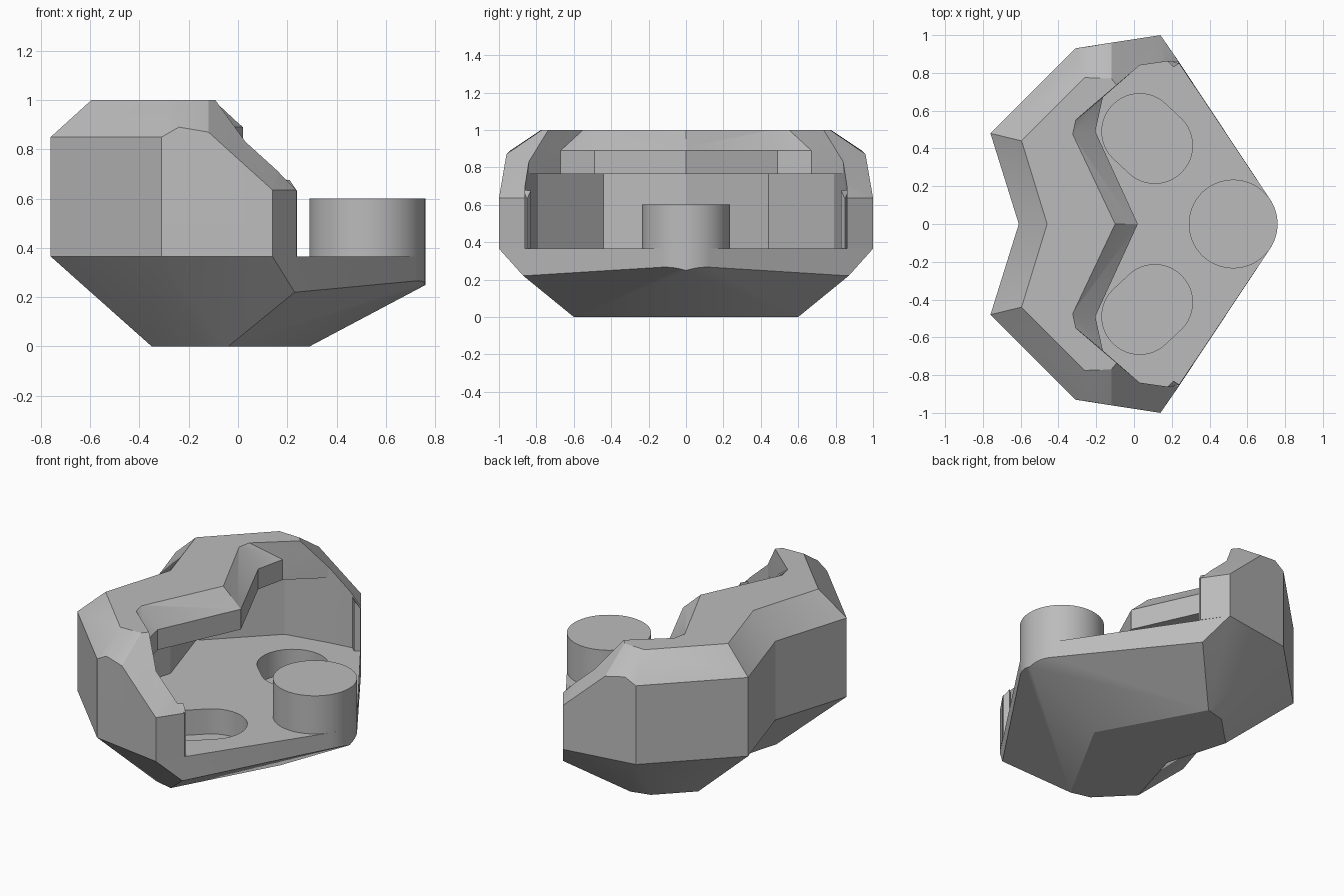
import bpy, bmesh, math
from mathutils import Vector

cube = bpy.data.objects.get("Cube")
if cube:
    bpy.data.objects.remove(cube)

grey = bpy.data.materials.new("plain grey")
grey.use_nodes = True
COLOUR = (0.5, 0.5, 0.5, 1)
grey.diffuse_color = COLOUR
grey.node_tree.nodes["Principled BSDF"].inputs["Base Color"].default_value = COLOUR

DECK, ROOF, LIP, SHOULDER, TOP = 0.365, 0.765, 0.89, 0.85, 1.0
NOSE_X, NOSE_R = 0.525, 0.235


def at(z, *plan):
    """Lift plan points to one height."""
    return [(x, y, z) for x, y in plan]


def hull(name, points):
    """Convex solid around a set of points."""
    bm = bmesh.new()
    for p in points:
        bm.verts.new(p)
    res = bmesh.ops.convex_hull(bm, input=bm.verts)
    loose = [v for v in bm.verts if not v.link_faces]
    bmesh.ops.delete(bm, geom=loose, context='VERTS')
    bmesh.ops.dissolve_limit(bm, angle_limit=math.radians(1),
                             verts=bm.verts, edges=bm.edges)
    bmesh.ops.recalc_face_normals(bm, faces=bm.faces)
    mesh = bpy.data.meshes.new(name)
    bm.to_mesh(mesh)
    bm.free()
    obj = bpy.data.objects.new(name, mesh)
    bpy.context.collection.objects.link(obj)
    return obj


def smooth(obj):
    bpy.ops.object.select_all(action='DESELECT')
    obj.select_set(True)
    bpy.context.view_layer.objects.active = obj
    bpy.ops.object.shade_smooth_by_angle(angle=math.radians(30))


def carve_and_mirror(obj, cutters):
    """Subtract the cutters from a half, open its middle and mirror it."""
    for c in cutters:
        c.hide_render = True
        mod = obj.modifiers.new("cut", 'BOOLEAN')
        mod.operation, mod.solver, mod.object = 'DIFFERENCE', 'EXACT', c
    graph = bpy.context.evaluated_depsgraph_get()
    bm = bmesh.new()
    bm.from_mesh(obj.evaluated_get(graph).to_mesh())
    middle = [f for f in bm.faces if all(abs(v.co.y) < 1e-4 for v in f.verts)]
    bmesh.ops.delete(bm, geom=middle, context='FACES')
    copy = bmesh.ops.duplicate(bm, geom=bm.verts[:] + bm.edges[:] + bm.faces[:])["geom"]
    for g in copy:
        if isinstance(g, bmesh.types.BMVert):
            g.co.y *= -1
    bmesh.ops.reverse_faces(bm, faces=[g for g in copy if isinstance(g, bmesh.types.BMFace)])
    bmesh.ops.remove_doubles(bm, verts=bm.verts, dist=1e-4)
    obj.modifiers.clear()
    bm.to_mesh(obj.data)
    bm.free()
    obj.data.materials.clear()
    obj.data.materials.append(grey)
    for c in cutters:
        bpy.data.objects.remove(c)
    smooth(obj)


def arc(cx, cy, r, start, end, steps):
    angles = [math.radians(start + (end - start) * i / steps) for i in range(steps + 1)]
    return [(cx + r * math.cos(a), cy + r * math.sin(a)) for a in angles]


# Outer plan shared by base and wall: notch, rear corner, side corner, arm tip
OUTLINE = [(-0.61, 0), (-0.76, 0.48), (-0.31, 0.93), (0.14, 1.0)]

# Base with rounded nose and sloping underside
nose = arc(NOSE_X, 0, NOSE_R, 0, 33.7, 8)
base = hull("base",
            at(0, (-0.24, 0), (-0.35, 0.38), (-0.16, 0.57), (-0.04, 0.6), (0.29, 0))
            + at(DECK, *OUTLINE, *nose)
            + [(0.23, 0.87, 0.22)]
            + [(x, y, 0.53 * (x - 0.29) + 0.29 * y) for x, y in nose])
# Slotted pocket in the deck
pocket = hull("pocket_cutter",
              [p for z in (0.21, 0.5) for c in ((0.03, 0.49), (0.11, 0.415))
               for p in at(z, *arc(*c, 0.2, 0, 352.5, 47))])
carve_and_mirror(base, [pocket])

# Raised wall: chamfered back, sloping arms
wall = hull("wall",
            at(DECK, *OUTLINE, (0.24, 0.855), (0.24, 0))
            + at(SHOULDER, *OUTLINE[:3])
            + at(TOP, (-0.46, 0), (-0.595, 0.44), (-0.26, 0.775), (-0.12, 0.77),
                 (0.24, 0.33), (0.24, 0))
            + [(-0.24, 0.94, 0.89), (-0.12, 0.96, 0.87), (0.14, 1.0, 0.635),
               (0.24, 0.855, 0.635), (0.17, 0.86, 0.695), (0.03, 0.84, 0.83)])

# Recess under the lip, the lip front, and the bevel above it
FRONT = [(0.03, 0.84), (0.17, 0.86), (0.3, 0.86), (0.3, -0.1)]
recess_plan = [(-0.43, -0.1), (-0.595, 0.44), (-0.235, 0.79)] + FRONT
lip_plan = [(0.066, -0.1), (-0.205, 0.49), (-0.165, 0.67)] + FRONT
bevel_plan = [(-0.058, -0.1), (-0.33, 0.475), (-0.315, 0.545), (-0.1, 0.725)] + FRONT
cutters = [
    hull("recess_cutter", at(DECK - 0.1, *recess_plan) + at(ROOF, *recess_plan)),
    hull("lip_cutter", at(ROOF - 0.1, *lip_plan) + at(LIP + 0.03, *lip_plan)),
    hull("bevel_cutter", at(LIP, *lip_plan) + at(TOP + 0.005, *bevel_plan)),
]
carve_and_mirror(wall, cutters)

# Small posts at the inner arm tips
post = hull("arm_tip_posts", [p for z in (DECK, 0.63)
                              for p in at(z, (0.17, 0.87), (0.21, 0.83), (0.24, 0.85))]
            + [(0.17, 0.87, 0.68), (0.21, 0.83, 0.675)])
carve_and_mirror(post, [])

# Round peg on the nose
bpy.ops.mesh.primitive_cylinder_add(vertices=64, radius=NOSE_R, depth=0.6 - DECK,
                                    location=(NOSE_X, 0, (0.6 + DECK) / 2))
peg = bpy.context.object
peg.name = "nose_peg"
peg.data.materials.append(grey)
smooth(peg)
